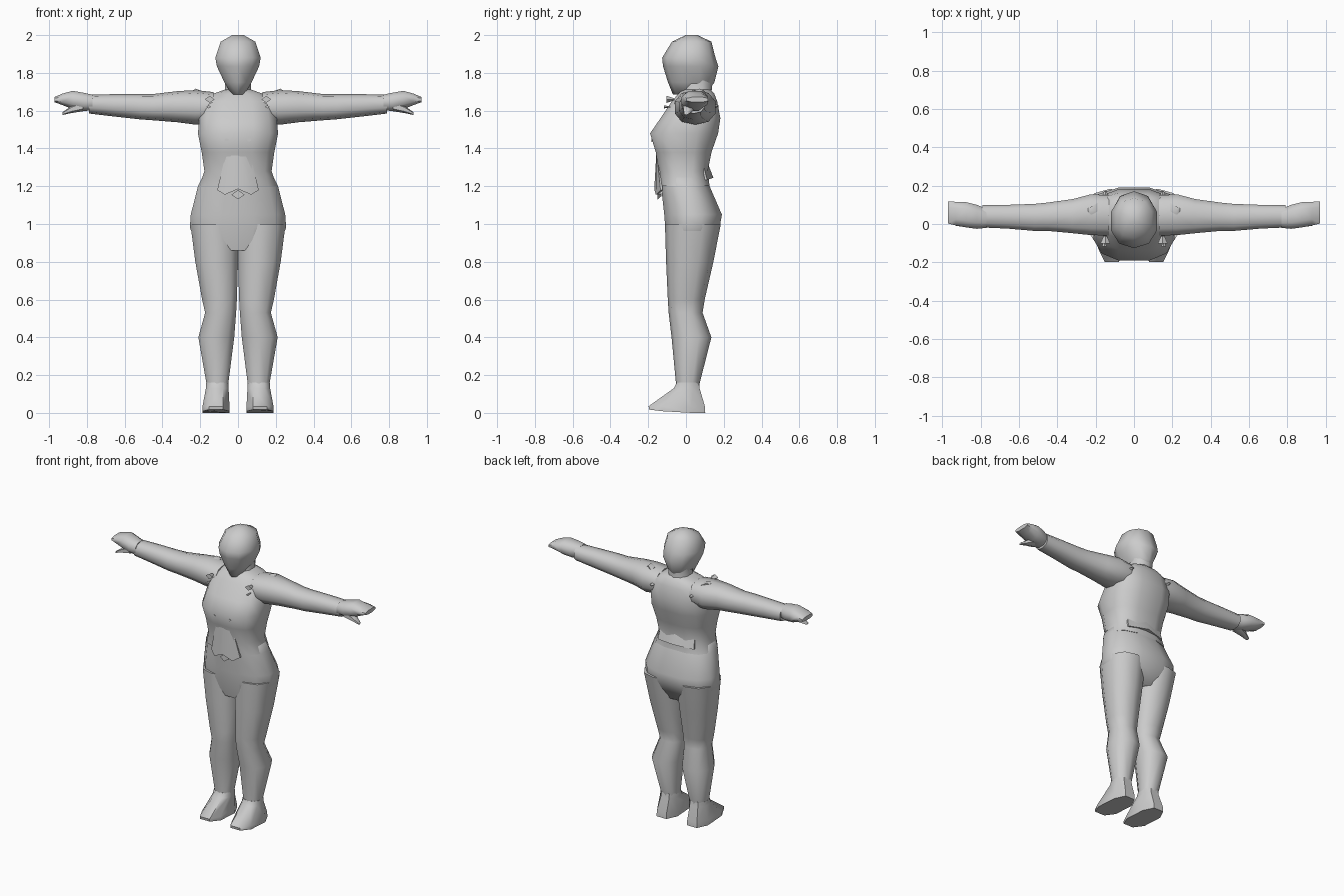
import bpy, bmesh, math
from mathutils import Vector

if "Cube" in bpy.data.objects:
    bpy.data.objects.remove(bpy.data.objects["Cube"])

grey = bpy.data.materials.new("plain grey")
grey.diffuse_color = (0.6, 0.6, 0.6, 1)
grey.use_nodes = True
grey.node_tree.nodes["Principled BSDF"].inputs["Base Color"].default_value = grey.diffuse_color


def finish(name, bm, sharp=62):
    """Turn a bmesh into a smooth-shaded object with sharp creases."""
    bmesh.ops.recalc_face_normals(bm, faces=bm.faces)
    for f in bm.faces:
        f.smooth = True
    for e in bm.edges:
        e.smooth = len(e.link_faces) == 2 and e.calc_face_angle(0) < math.radians(sharp)
    me = bpy.data.meshes.new(name)
    bm.to_mesh(me)
    bm.free()
    me.materials.append(grey)
    ob = bpy.data.objects.new(name, me)
    bpy.context.collection.objects.link(ob)
    return ob


def loft(name, rings, axis="z", n=12, p=0.85, side=1, sharp=62):
    """Skin rounded sections: (position, a0, a1, b0, b1) along z or x."""
    bm = bmesh.new()
    rows = []
    for pos, a0, a1, b0, b1 in rings:
        row = []
        for i in range(n):
            t = 2 * math.pi * (i + 0.5) / n
            c, s = math.cos(t), math.sin(t)
            # stretch so the flats reach the given limits
            k = math.cos(math.pi / n)
            u = math.copysign(abs(c / k) ** p, c)
            v = math.copysign(abs(s / k) ** p, s)
            a = (a0 + a1) / 2 + u * (a1 - a0) / 2
            b = (b0 + b1) / 2 + v * (b1 - b0) / 2
            co = (a * side, b, pos) if axis == "z" else (pos * side, a, b)
            row.append(bm.verts.new(co))
        rows.append(row)
    for r, q in zip(rows, rows[1:]):
        for i in range(n):
            j = (i + 1) % n
            bm.faces.new((r[i], r[j], q[j], q[i]))
    bm.faces.new(rows[0])
    bm.faces.new(rows[-1])
    return finish(name, bm, sharp)


def panel(name, top, bottom, thick):
    """Thin cloth strip between two matching point rows."""
    bm = bmesh.new()
    d = Vector((0, thick, 0))
    t = [bm.verts.new(p) for p in top]
    b = [bm.verts.new(p) for p in bottom]
    tb = [bm.verts.new(Vector(p) + d) for p in top]
    bb = [bm.verts.new(Vector(p) + d) for p in bottom]
    for i in range(len(t) - 1):
        for quad in ((t[i], t[i+1], b[i+1], b[i]), (tb[i], tb[i+1], bb[i+1], bb[i]),
                     (t[i], t[i+1], tb[i+1], tb[i]), (b[i], b[i+1], bb[i+1], bb[i])):
            bm.faces.new(quad)
    for i in (0, -1):
        bm.faces.new((t[i], b[i], bb[i], tb[i]))
    return finish(name, bm, 50)


def chip(name, loc, r, depth):
    """Small pointed fold poking out of the shirt."""
    bm = bmesh.new()
    bmesh.ops.create_cone(bm, cap_ends=True, segments=4, radius1=r, radius2=r * 0.3, depth=depth)
    for v in bm.verts:
        v.co = Vector((v.co.x, v.co.z, v.co.y * 0.7)) + Vector(loc)
    finish(name, bm, 30)


def sym(z, w, y0, y1):
    return (z, -w, w, y0, y1)


# head and neck
loft("head", [sym(2.0, .03, .0, .06), sym(1.965, .092, -.07, .13), sym(1.88, .12, -.12, .15),
              sym(1.835, .112, -.115, .165), sym(1.75, .072, -.09, .145),
              sym(1.685, .035, -.065, .1)], n=10, p=0.9, sharp=75)
loft("neck", [sym(1.78, .07, -.02, .14), sym(1.7, .068, -.02, .132), sym(1.62, .1, -.03, .15)], n=10)

# shirt body
loft("shirt", [sym(1.715, .06, -.01, .125), sym(1.69, .13, -.04, .15), sym(1.65, .19, -.075, .165),
               sym(1.56, .205, -.135, .182), sym(1.48, .212, -.19, .17), sym(1.38, .192, -.16, .135),
               sym(1.28, .178, -.145, .115), sym(1.2, .205, -.135, .125)], p=0.72, sharp=70)

# hips
loft("hips", [sym(1.27, .178, -.138, .112), sym(1.2, .212, -.132, .125), sym(1.05, .25, -.115, .19),
              sym(.98, .255, -.11, .178), sym(.86, .2, -.085, .13)], p=0.85, sharp=75)

# notched front tail and flared back hem of the shirt
xs = (-.11, -.07, 0, .07, .11)
panel("shirt_front_tail", [(x * .55, -.156, 1.39) for x in xs],
      [(x, y, z) for x, y, z in zip(xs, (-.135, -.16, -.168, -.16, -.135),
                                    (1.18, 1.155, 1.185, 1.155, 1.18))], .012)
panel("shirt_back_hem", [(x * 1.2, .12 - abs(x) * .25, 1.31) for x in xs],
      [(x * 1.25, .145 - abs(x) * .3, 1.245 - abs(x) * .1) for x in xs], -.03)
chip("belt_buckle", (0, -.14, 1.155), .035, .02)

for s, tag in ((1, "left"), (-1, "right")):
    # arm
    loft("arm_" + tag, [(.13, -.06, .15, 1.54, 1.695), (.225, -.058, .155, 1.53, 1.705),
                        (.32, -.048, .13, 1.542, 1.7), (.45, -.036, .112, 1.552, 1.685),
                        (.52, -.036, .105, 1.557, 1.685), (.66, -.024, .1, 1.572, 1.685),
                        (.79, -.018, .098, 1.587, 1.682)],
         axis="x", n=10, side=s)
    # hand and thumb
    loft("hand_" + tag, [(.77, -.02, .08, 1.602, 1.685), (.82, -.025, .1, 1.598, 1.695),
                         (.875, -.018, .114, 1.608, 1.705), (.93, -.008, .116, 1.63, 1.69),
                         (.972, .003, .117, 1.645, 1.672)], axis="x", n=8, side=s)
    loft("thumb_" + tag, [(.82, -.018, .05, 1.6, 1.65), (.88, -.015, .035, 1.59, 1.625),
                          (.93, -.01, .012, 1.578, 1.59)], axis="x", n=6, side=s)
    # leg
    loft("leg_" + tag, [(1.0, -.005, .252, -.105, .178), (.8, .0, .226, -.1, .14),
                        (.6, .006, .19, -.092, .095), (.53, .01, .174, -.088, .084),
                        (.4, .02, .21, -.072, .13), (.15, .052, .166, -.05, .068),
                        (.12, .052, .166, -.05, .068)], n=10, side=s, sharp=75)
    # foot, wedge shaped toward the toe
    foot = loft("foot_" + tag, [(.16, .052, .168, -.05, .068), (.13, .05, .17, -.065, .072),
                                (.035, .045, .188, -.198, .1), (.0, .045, .188, -.195, .102)],
                n=8, p=0.75, side=s, sharp=45)
    for v in foot.data.vertices:
        if v.co.z < .01:
            v.co.z = max(0, (-.05 - v.co.y) * .12)
    # folds on the chest, shoulders and back
    chip("chest_button_" + tag, (s * .06, -.172, 1.445), .014, .02)
    chip("front_strap_fold_" + tag, (s * .15, -.082, 1.66), .026, .04)
    chip("lower_strap_fold_" + tag, (s * .155, -.1, 1.62), .012, .035)
    chip("back_strap_fold_" + tag, (s * .15, .155, 1.625), .02, .035)
    loft("shoulder_fold_" + tag, [(.19, .03, .11, 1.66, 1.7), (.225, .05, .09, 1.69, 1.715),
                                  (.25, .06, .08, 1.685, 1.695)], axis="x", n=6, side=s)
